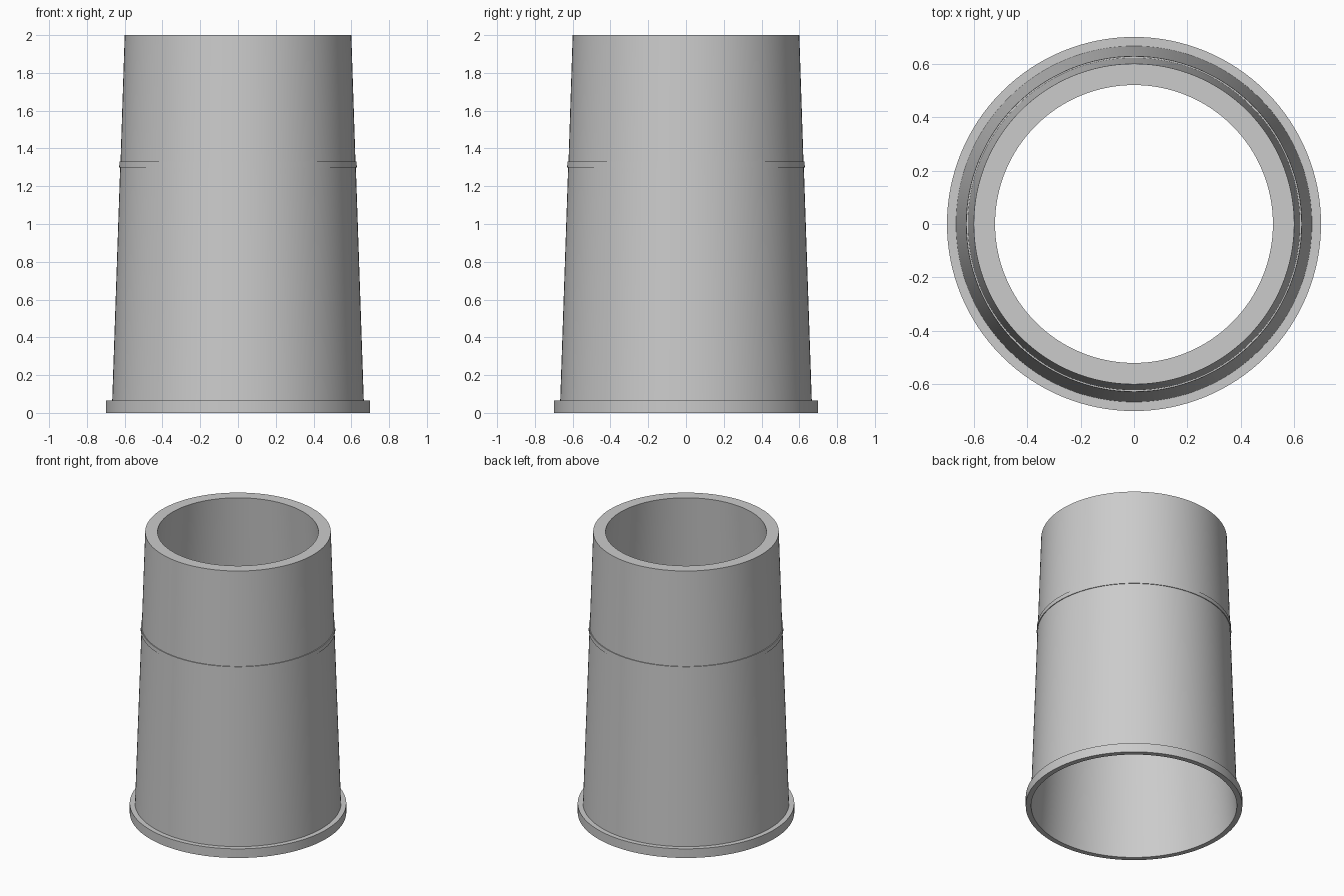
import bpy, bmesh, math

cube = bpy.data.objects.get("Cube")
if cube:
    bpy.data.objects.remove(cube, do_unlink=True)

SEGMENTS = 128

# Plain grey material
grey = bpy.data.materials.new("grey")
grey.use_nodes = True
colour = (0.6, 0.6, 0.6, 1)
grey.diffuse_color = colour
grey.node_tree.nodes["Principled BSDF"].inputs["Base Color"].default_value = colour


def lathe(name, profile, material):
    """Spin a closed (radius, height) profile around the z axis."""
    bm = bmesh.new()
    verts = [bm.verts.new((r, 0, z)) for r, z in profile]
    edges = [bm.edges.new((a, b)) for a, b in zip(verts, verts[1:] + verts[:1])]
    bmesh.ops.spin(bm, geom=verts + edges, cent=(0, 0, 0), axis=(0, 0, 1),
                   angle=math.tau, steps=SEGMENTS, use_merge=True)
    bmesh.ops.remove_doubles(bm, verts=bm.verts, dist=1e-5)
    bmesh.ops.recalc_face_normals(bm, faces=bm.faces)
    mesh = bpy.data.meshes.new(name)
    bm.to_mesh(mesh)
    bm.free()
    mesh.materials.append(material)
    obj = bpy.data.objects.new(name, mesh)
    bpy.context.collection.objects.link(obj)
    bpy.ops.object.select_all(action="DESELECT")
    obj.select_set(True)
    bpy.context.view_layer.objects.active = obj
    bpy.ops.object.shade_smooth_by_angle(angle=math.radians(30))
    return obj


# Hollow tapered sleeve with a base flange and a thin raised band
lathe("tapered_sleeve", [
    (0.665, 0), (0.70, 0), (0.70, 0.065), (0.666, 0.065),
    (0.624, 1.30), (0.629, 1.30), (0.628, 1.33), (0.622, 1.33),
    (0.60, 2), (0.52, 2),
], grey)
